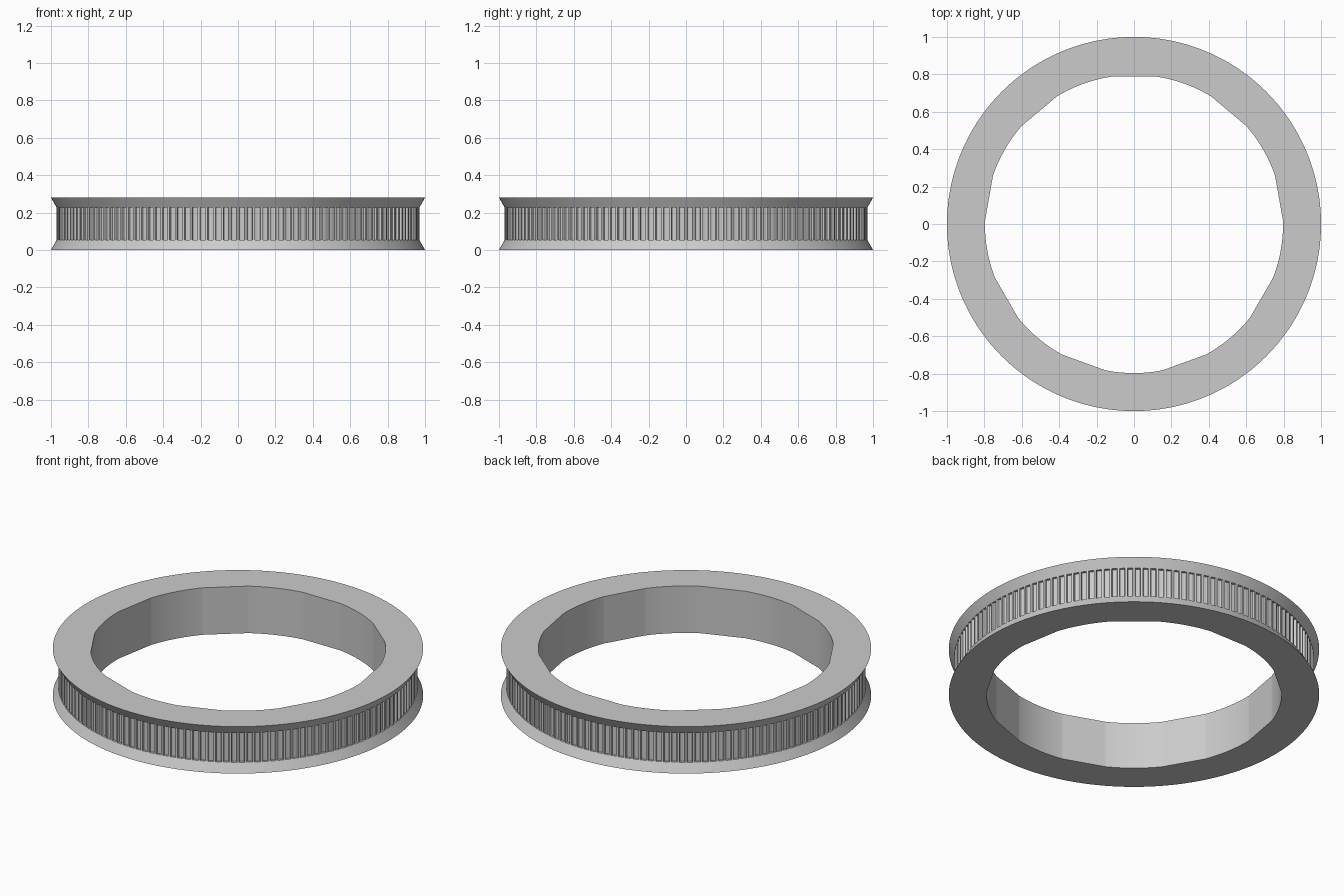
import bpy, bmesh, math

cube = bpy.data.objects.get("Cube")
if cube:
    bpy.data.objects.remove(cube, do_unlink=True)

# Main sizes
TEETH = 144
FLATS = 9
HEIGHT, LOW, HIGH = 0.28, 0.053, 0.227
RIM, TIP, FLOOR = 1.0, 0.97, 0.956
BORE, FLAT_HALF = 0.797, math.radians(8.9)

grey = bpy.data.materials.new("plain_grey")
grey.use_nodes = True
colour = (0.6, 0.6, 0.6, 1)
grey.diffuse_color = colour
grey.node_tree.nodes["Principled BSDF"].inputs["Base Color"].default_value = colour

# One tooth pitch: fraction of the pitch and depth of the groove (0 = tooth tip)
PITCH = [(-0.14, 0), (0.14, 0), (0.2, 0.85), (0.35, 1), (0.5, 1), (0.65, 1), (0.8, 0.85)]


def bore_radius(angle):
    """Round bore interrupted by evenly spaced flats."""
    sector = math.tau / FLATS
    d = (angle - math.pi / 2 + sector / 2) % sector - sector / 2
    if abs(d) < FLAT_HALF:
        return BORE * math.cos(FLAT_HALF) / math.cos(d)
    return BORE


def build_pulley():
    bm = bmesh.new()
    columns = []
    for tooth in range(TEETH):
        for fraction, depth in PITCH:
            a = (tooth + fraction) * math.tau / TEETH
            inner = bore_radius(a)
            groove = TIP - (TIP - FLOOR) * depth
            # Closed section: bore, lower flange, groove floor, upper flange
            section = [(inner, 0), (RIM, 0), (TIP, LOW), (groove, LOW),
                       (groove, HIGH), (TIP, HIGH), (RIM, HEIGHT), (inner, HEIGHT)]
            columns.append([bm.verts.new((r * math.cos(a), r * math.sin(a), z))
                            for r, z in section])
    for i, col in enumerate(columns):
        nxt = columns[(i + 1) % len(columns)]
        for j in range(len(col)):
            k = (j + 1) % len(col)
            bm.faces.new((col[j], nxt[j], nxt[k], col[k]))
    # Merge the flange edge with the tooth tips
    bmesh.ops.remove_doubles(bm, verts=bm.verts, dist=1e-5)
    bmesh.ops.recalc_face_normals(bm, faces=bm.faces)
    mesh = bpy.data.meshes.new("toothed_ring")
    bm.to_mesh(mesh)
    bm.free()
    mesh.materials.append(grey)
    ring = bpy.data.objects.new("toothed_ring", mesh)
    bpy.context.collection.objects.link(ring)
    return ring


build_pulley()
